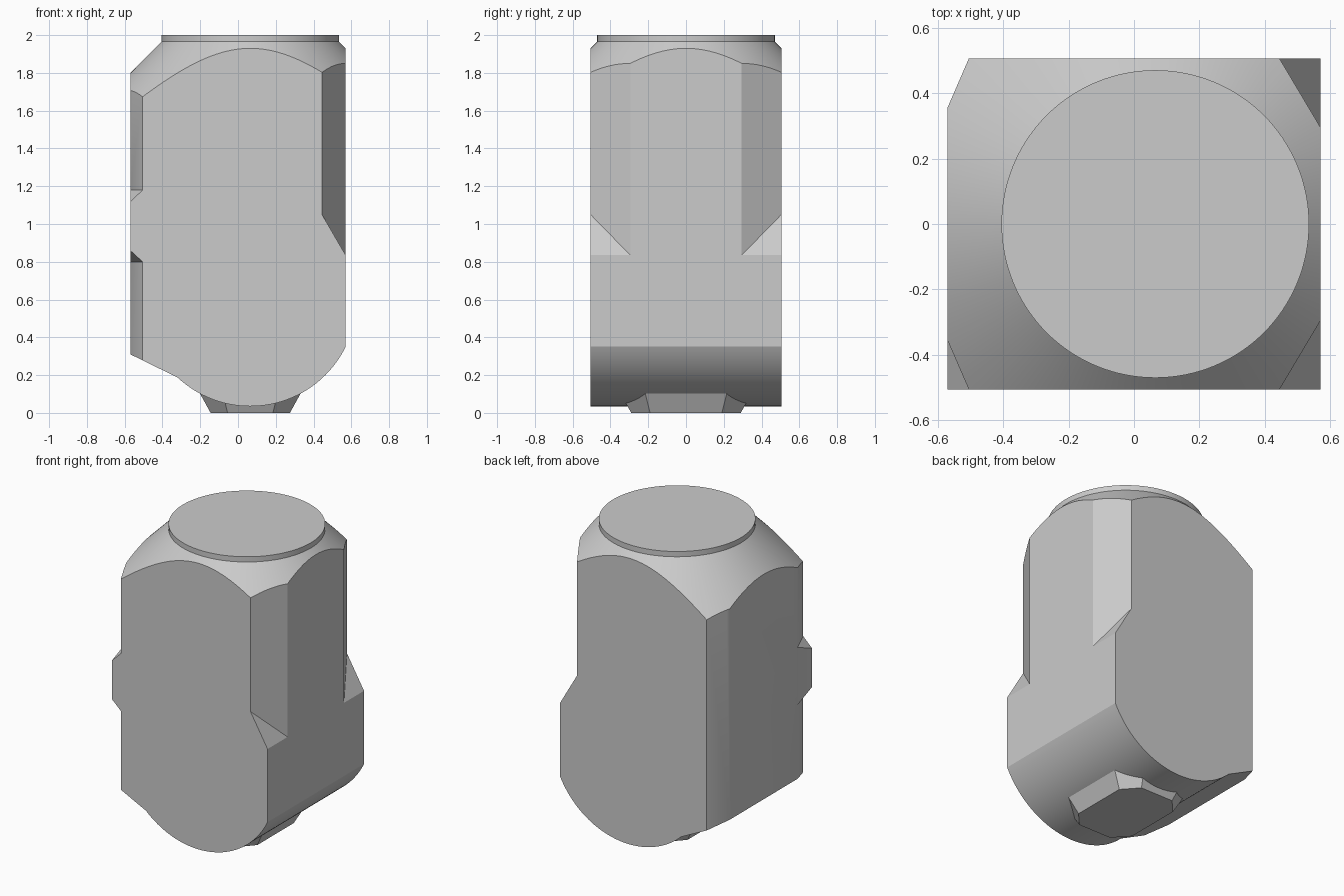
import bpy, bmesh, math
from mathutils import Vector

if "Cube" in bpy.data.objects:
    bpy.data.objects.remove(bpy.data.objects["Cube"], do_unlink=True)

grey = bpy.data.materials.new("plain grey")
grey.use_nodes = True
grey.diffuse_color = (0.6, 0.6, 0.6, 1)
grey.node_tree.nodes["Principled BSDF"].inputs["Base Color"].default_value = grey.diffuse_color

AXIS_X = 0.065          # vertical axis of the turned top
HX, HY = 0.57, 0.505    # half width and half depth of the block


def finish(name, bm):
    bmesh.ops.recalc_face_normals(bm, faces=bm.faces)
    mesh = bpy.data.meshes.new(name)
    bm.to_mesh(mesh)
    bm.free()
    mesh.materials.append(grey)
    obj = bpy.data.objects.new(name, mesh)
    bpy.context.collection.objects.link(obj)
    return obj


def loft(name, rings):
    """Closed solid through a stack of equal-length rings."""
    bm = bmesh.new()
    loops = [[bm.verts.new(p) for p in ring] for ring in rings]
    n = len(loops[0])
    for low, high in zip(loops, loops[1:]):
        for i in range(n):
            j = (i + 1) % n
            bm.faces.new((low[i], low[j], high[j], high[i]))
    bm.faces.new(loops[0])
    bm.faces.new(loops[-1])
    return finish(name, bm)


def activate(obj):
    bpy.ops.object.select_all(action='DESELECT')
    obj.select_set(True)
    bpy.context.view_layer.objects.active = obj


def boolean(target, cutter, operation):
    cutter.hide_render = True
    activate(target)
    mod = target.modifiers.new("cut", 'BOOLEAN')
    mod.operation, mod.object, mod.solver = operation, cutter, 'EXACT'
    bpy.ops.object.modifier_apply(modifier=mod.name)
    bpy.data.objects.remove(cutter, do_unlink=True)


def corner_cut(target, a, b, low, high):
    """Slice a vertical corner along line a-b; low and high give z at (line start, line end, corner)."""
    a, b = Vector(a), Vector(b)
    step = b - a
    p, q = a - step, b + step
    corner = Vector((q.x, p.y))
    cutter = loft("corner_cutter", [[(v.x, v.y, z) for v, z in zip((p, q, corner), zs)]
                                    for zs in (low, high)])
    boolean(target, cutter, 'DIFFERENCE')


# Block: side profile with rounded underside, extruded front to back
radius, centre_z = 0.562, 0.597
start, end = math.radians(-26), math.radians(-133.2)
profile = [(HX, 2.1)]
for i in range(41):
    t = start + (end - start) * i / 40
    profile.append((min(HX, AXIS_X + radius * math.cos(t)), centre_z + radius * math.sin(t)))
profile += [(-HX, 0.31), (-HX, 2.1)]
body = loft("body", [[(x, y, z) for x, z in profile] for y in (-HY, HY)])

# Turned top: short cylindrical cap over a 45 degree cone
turned = loft("turning_envelope", [
    [(AXIS_X + r * math.cos(math.tau * i / 128), r * math.sin(math.tau * i / 128), z) for i in range(128)]
    for r, z in ((1.1, -0.1), (1.1, 1.335), (0.47, 1.965), (0.47, 2.0))])
boolean(body, turned, 'INTERSECT')

# Two deep corner cuts on the +x side, ending on a sloping ledge
slope = 0.215 / 0.125
for s in (-1, 1):
    a, b = (0.445, s * HY), (HX, s * 0.295)
    ends = (0.32, 0.695, 0.695)
    corner_cut(body, a, b, [0.835 + (HX - x) * slope for x in ends], [2.2] * 3)

# Narrow corner bevels on the -x side; the front one leaves a small tab
corner_cut(body, (-HY, HY), (-HX, 0.355), [-0.2] * 3, [2.2] * 3)
front = ((-HY, -HY), (-HX, -0.355))
corner_cut(body, *front, (1.18, 1.18, 0.99), [2.2] * 3)
corner_cut(body, *front, [-0.2] * 3, (0.8, 0.8, 0.98))


# Flared eight-sided foot
def foot_ring(z):
    wx, wy, cx, cy = 0.21 + 0.55 * z, 0.29 + 0.55 * z, 0.12 + 0.25 * z, 0.19 + 0.25 * z
    quarter = [(wx, -cy), (wx, cy), (cx, wy), (-cx, wy)]
    return [(AXIS_X + s * x, s * y, z) for s in (1, -1) for x, y in quarter]


foot = loft("foot", [foot_ring(0), foot_ring(0.15)])

activate(body)
bpy.ops.object.shade_smooth_by_angle(angle=math.radians(27))
